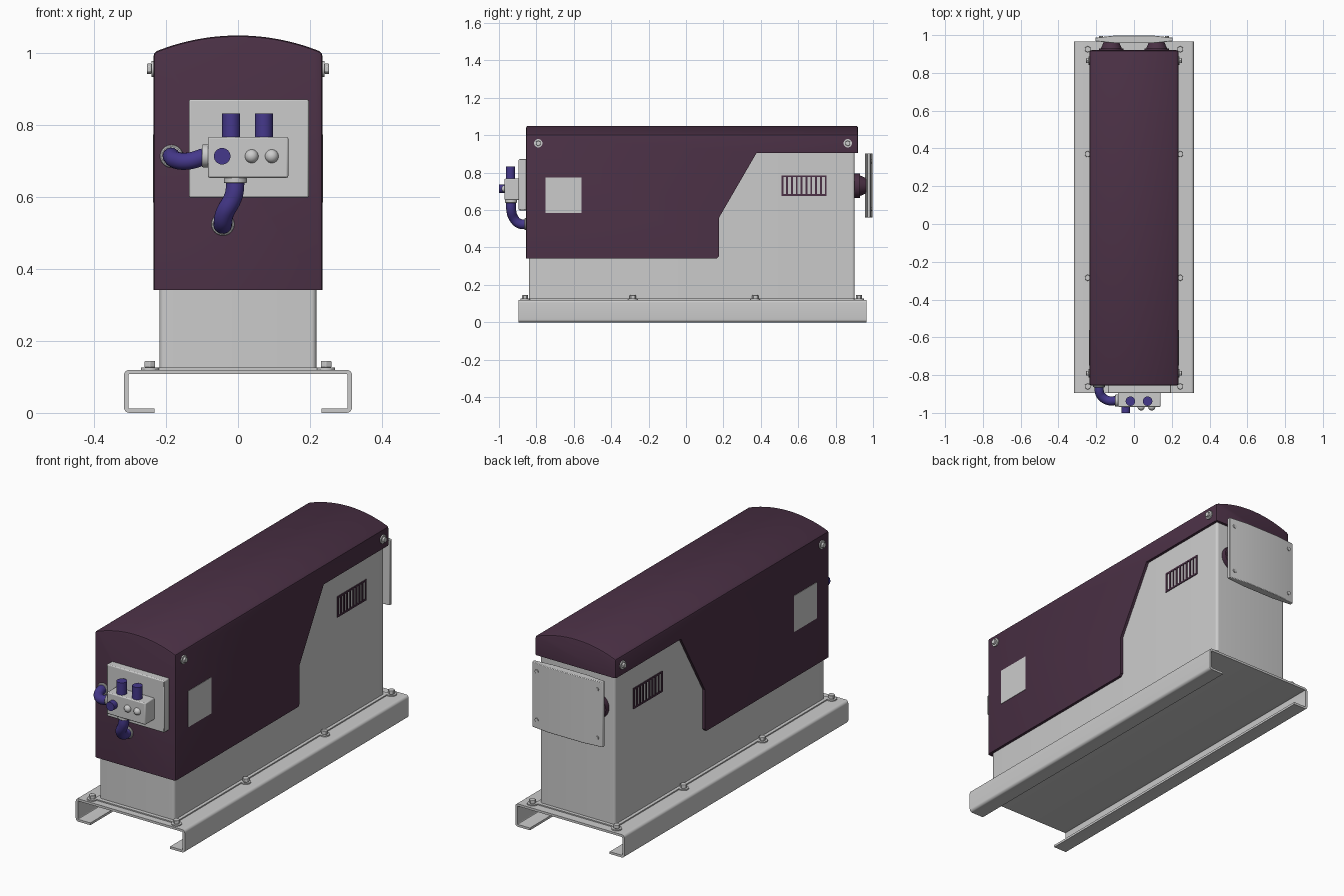
import bpy, bmesh, math
from mathutils import Vector, Matrix

if "Cube" in bpy.data.objects:
    bpy.data.objects.remove(bpy.data.objects["Cube"])


def material(name, color):
    m = bpy.data.materials.new(name)
    m.diffuse_color = (*color, 1)
    m.use_nodes = True
    m.node_tree.nodes["Principled BSDF"].inputs["Base Color"].default_value = m.diffuse_color
    return m


PURPLE = material("plum_paint", (0.07, 0.03, 0.06))
BLUE = material("blue_rubber", (0.06, 0.04, 0.26))


def finish(name, bm, mat=None, bevel=0.0, segments=2):
    bmesh.ops.recalc_face_normals(bm, faces=bm.faces)
    me = bpy.data.meshes.new(name)
    bm.to_mesh(me)
    bm.free()
    ob = bpy.data.objects.new(name, me)
    bpy.context.collection.objects.link(ob)
    if mat:
        me.materials.append(mat)
    if bevel:
        b = ob.modifiers.new("bevel", 'BEVEL')
        b.width, b.segments, b.limit_method = bevel, segments, 'ANGLE'
    return ob


def prism(name, pts, axis, a, b, mat=None, bevel=0.0):
    """Extrude a 2D outline along x, y or z from a to b."""
    place = {'x': lambda p, t: (t, p[0], p[1]),
             'y': lambda p, t: (p[0], t, p[1]),
             'z': lambda p, t: (p[0], p[1], t)}[axis]
    bm = bmesh.new()
    face = bm.faces.new([bm.verts.new(place(p, a)) for p in pts])
    ext = bmesh.ops.extrude_face_region(bm, geom=[face])
    move = Vector(place((0, 0), b - a))
    for v in ext['geom']:
        if isinstance(v, bmesh.types.BMVert):
            v.co += move
    bm.faces.ensure_lookup_table()
    if face.is_valid and len([f for f in bm.faces if len(f.verts) == len(pts)]) < 2:
        bm.faces.new(face.verts)
    return finish(name, bm, mat, bevel)


def box(name, x0, x1, y0, y1, z0, z1, mat=None, bevel=0.0):
    return prism(name, [(x0, y0), (x1, y0), (x1, y1), (x0, y1)], 'z', z0, z1, mat, bevel)


def cyl(name, start, end, r, mat=None, sides=32, r2=None, bevel=0.0):
    start, end = Vector(start), Vector(end)
    d = end - start
    mtx = Matrix.Translation((start + end) / 2) @ d.to_track_quat('Z', 'Y').to_matrix().to_4x4()
    bm = bmesh.new()
    bmesh.ops.create_cone(bm, cap_ends=True, segments=sides, radius1=r,
                          radius2=r if r2 is None else r2, depth=d.length, matrix=mtx)
    return finish(name, bm, mat, bevel)


def bolt(name, pos, direction, r=0.016, h=0.02):
    """Hex head on a round washer."""
    p, d = Vector(pos), Vector(direction)
    cyl(name + "_washer", p, p + d * 0.006, r * 1.5, sides=24)
    cyl(name + "_head", p + d * 0.006, p + d * h, r, sides=6, bevel=0.002)


def arc(cx, cz, r, a0, a1, n=6):
    return [(cx + r * math.cos(math.radians(a0 + (a1 - a0) * i / n)),
             cz + r * math.sin(math.radians(a0 + (a1 - a0) * i / n))) for i in range(n + 1)]


def arch(hw, bottom, side, top, n=24):
    """Upright outline with a shallow curved top."""
    rise = top - side
    r = (hw * hw + rise * rise) / (2 * rise)
    a = math.degrees(math.asin(hw / r))
    return [(-hw, bottom), (hw, bottom)] + arc(0, top - r, r, 90 - a, 90 + a, n)


def hose(name, pts, r):
    cu = bpy.data.curves.new(name, 'CURVE')
    cu.dimensions, cu.bevel_depth, cu.bevel_resolution, cu.resolution_u = '3D', r, 5, 8
    cu.use_fill_caps = True
    s = cu.splines.new('BEZIER')
    s.bezier_points.add(len(pts) - 1)
    for bp, p in zip(s.bezier_points, pts):
        bp.co = p
        bp.handle_left_type = bp.handle_right_type = 'AUTO'
    cu.materials.append(BLUE)
    ob = bpy.data.objects.new(name, cu)
    bpy.context.collection.objects.link(ob)
    bpy.context.view_layer.objects.active = ob
    bpy.ops.object.select_all(action='DESELECT')
    ob.select_set(True)
    bpy.ops.object.convert(target='MESH')


# base channel: folded plate with inward lips
half = ([(0.305 - 0.003, 0.12)] + arc(0.302, 0.105, 0.015, 90, 0) + arc(0.302, 0.015, 0.015, 0, -90)
        + [(0.232, 0.0), (0.232, 0.012)] + arc(0.301, 0.016, 0.004, -90, 0, 3)
        + arc(0.301, 0.104, 0.004, 0, 90, 3))
half = half[1:]
prism("base_channel", half + [(-x, z) for x, z in reversed(half)], 'y', -0.895, 0.965)
box("base_flange", -0.235, 0.235, -0.86, 0.92, 0.12, 0.126)

# main housing with rounded upright corners
hx, y0, y1, r = 0.218, -0.84, 0.902, 0.014
corners = (arc(hx - r, y1 - r, r, 0, 90) + arc(-hx + r, y1 - r, r, 90, 180)
           + arc(-hx + r, y0 + r, r, 180, 270) + arc(hx - r, y0 + r, r, 270, 360))
prism("housing", corners, 'z', 0.12, 0.98)

# arched cover: bevelled solid, trimmed to the side outline, then hollowed
cover = prism("cover", arch(0.235, 0.2, 1.003, 1.05), 'y', -0.855, 0.92, PURPLE, 0.01)
outline = [(-1, 0.342), (0.165, 0.342), (0.177, 0.354), (0.177, 0.56), (0.377, 0.905),
           (1, 0.905), (1, 1.2), (-1, 1.2)]
trim = prism("trim_cutter", outline, 'x', -0.5, 0.5)
hollow = prism("hollow_cutter", arch(0.221, 0.1, 0.988, 1.035), 'y', -0.842, 0.906)
for cutter, op in ((trim, 'INTERSECT'), (hollow, 'DIFFERENCE')):
    cutter.hide_render = True
    m = cover.modifiers.new(op, 'BOOLEAN')
    m.operation, m.object, m.solver = op, cutter, 'EXACT'
bpy.context.view_layer.objects.active = cover
for m in list(cover.modifiers):
    bpy.ops.object.modifier_apply(modifier=m.name)
for cutter in (trim, hollow):
    bpy.data.objects.remove(cutter)

# details on both sides
for s, side in ((1, "right"), (-1, "left")):
    for i, y in enumerate((-0.86, -0.285, 0.37, 0.925)):
        bolt(f"base_bolt_{side}_{i}", (s * 0.245, y, 0.12), (0, 0, 1), 0.017, 0.025)
    for i, y in enumerate((-0.79, 0.865)):
        bolt(f"cover_bolt_{side}_{i}", (s * 0.235, y, 0.957), (s, 0, 0), 0.015, 0.018)
    xs = sorted((s * 0.23, s * 0.237))
    box(f"side_panel_{side}", *xs, -0.75, -0.56, 0.585, 0.775)
    # slatted vent
    xs = sorted((s * 0.21, s * 0.222))
    for i, z in enumerate((0.676, 0.776)):
        box(f"vent_rail_{side}_{i}", *xs, 0.51, 0.752, z, z + 0.009, PURPLE)
    for i in range(10):
        y = 0.51 + i * 0.0258
        box(f"vent_slat_{side}_{i}", *xs, y, y + 0.01, 0.676, 0.785, PURPLE)

# front mounting plate and junction box
box("front_plate", -0.137, 0.197, -0.895, -0.85, 0.599, 0.872, bevel=0.005)
box("junction_box", -0.084, 0.14, -0.97, -0.89, 0.654, 0.768, bevel=0.005)
for i, x in enumerate((0.038, 0.094)):
    bm = bmesh.new()
    bmesh.ops.create_uvsphere(bm, u_segments=24, v_segments=12, radius=0.019,
                              matrix=Matrix.Translation((x, -0.968, 0.714)))
    finish(f"button_{i}", bm)
cyl("front_plug", (-0.044, -0.96, 0.714), (-0.044, -1.0, 0.714), 0.023, BLUE)
for i, x in enumerate((-0.019, 0.072)):
    cyl(f"top_plug_{i}", (x, -0.938, 0.76), (x, -0.938, 0.833), 0.025, BLUE)

# hoses, their collars and the wall grommets
cyl("side_collar", (-0.08, -0.935, 0.715), (-0.1, -0.935, 0.715), 0.032, bevel=0.003)
cyl("bottom_collar", (-0.007, -0.935, 0.658), (-0.007, -0.935, 0.639), 0.032, bevel=0.003)
hose("side_hose", [(-0.095, -0.935, 0.713), (-0.135, -0.935, 0.701), (-0.172, -0.912, 0.703),
                   (-0.185, -0.88, 0.713), (-0.185, -0.85, 0.714)], 0.024)
hose("bottom_hose", [(-0.007, -0.935, 0.645), (-0.012, -0.935, 0.605), (-0.037, -0.92, 0.555),
                     (-0.042, -0.89, 0.527), (-0.042, -0.85, 0.525)], 0.026)
for name, x, z in (("side_grommet", -0.185, 0.714), ("bottom_grommet", -0.042, 0.525)):
    bpy.ops.mesh.primitive_torus_add(location=(x, -0.858, z), rotation=(math.pi / 2, 0, 0),
                                     major_radius=0.025, minor_radius=0.007,
                                     major_segments=32, minor_segments=10)
    bpy.context.object.name = name

# rear folded plate on two round mounts
plate = [(-0.205, 0.968), (-0.1, 0.957), (0.1, 0.957), (0.205, 0.968),
         (0.205, 0.986), (0.1, 0.998), (-0.1, 0.998), (-0.205, 0.986)]
prism("rear_plate", plate, 'z', 0.56, 0.903, bevel=0.003)
for s, side in ((1, "right"), (-1, "left")):
    cyl(f"rear_mount_{side}", (s * 0.12, 0.895, 0.73), (s * 0.12, 0.93, 0.73), 0.065, PURPLE)
    cyl(f"rear_mount_neck_{side}", (s * 0.12, 0.93, 0.73), (s * 0.12, 0.965, 0.73),
        0.055, PURPLE, r2=0.04)
    for i, z in enumerate((0.605, 0.86)):
        cyl(f"rear_screw_{side}_{i}", (s * 0.175, 0.98, z), (s * 0.175, 0.994, z), 0.01, sides=16)

# smooth shading with sharp edges kept
bpy.ops.object.select_all(action='SELECT')
bpy.ops.object.shade_smooth_by_angle(angle=math.radians(30))
